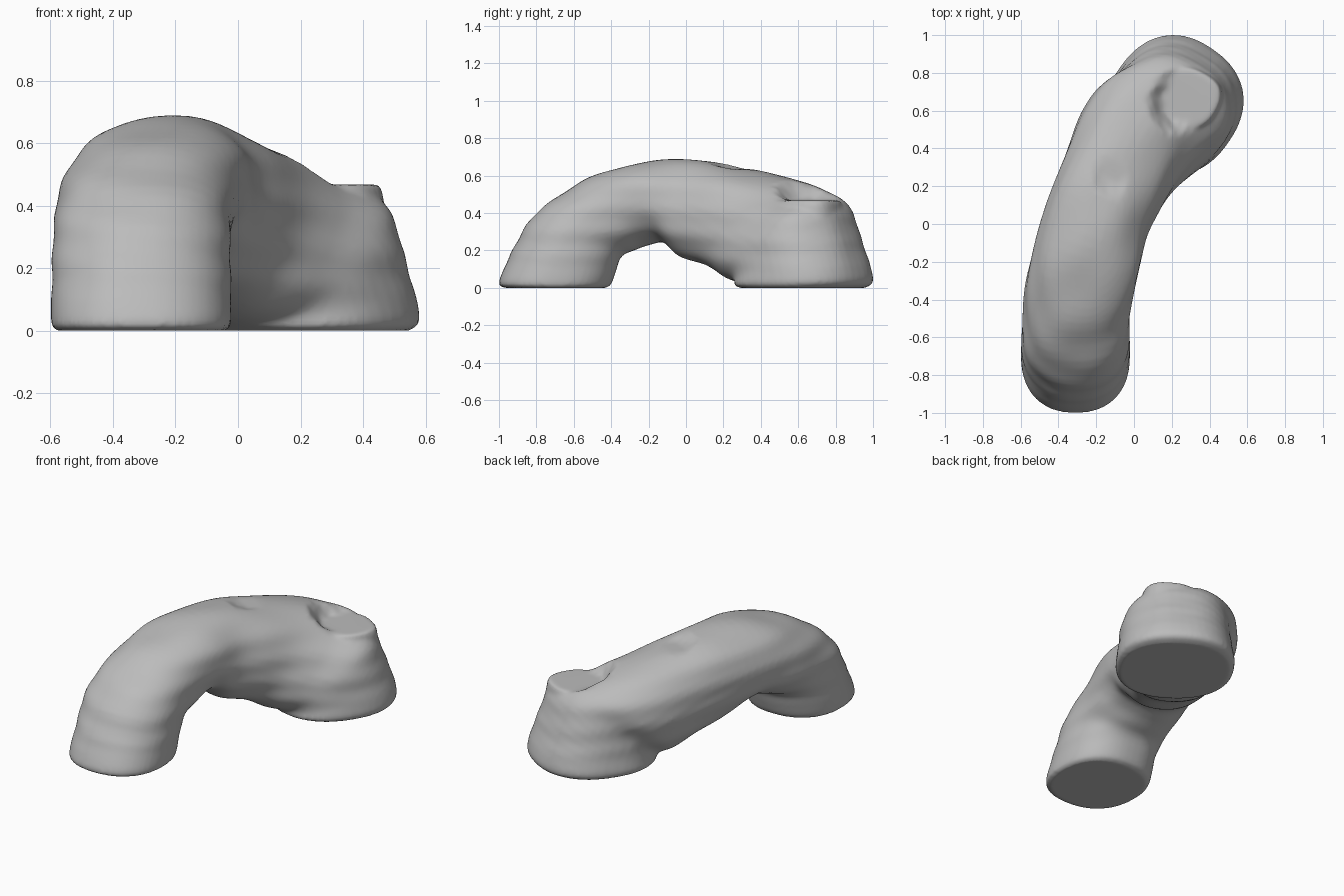
import bpy, bmesh, math
from mathutils import Vector

if "Cube" in bpy.data.objects:
    bpy.data.objects.remove(bpy.data.objects["Cube"])

stone = bpy.data.materials.new("stone grey")
stone.diffuse_color = (0.5, 0.5, 0.5, 1)
stone.use_nodes = True
stone.node_tree.nodes["Principled BSDF"].inputs["Base Color"].default_value = stone.diffuse_color

# Cross-sections along the arch: outer point, inner point, half width, heading in degrees
SECTIONS = [
    ((-.31, -.965, 0), (-.31, -.43, 0), .27, 0),
    ((-.31, -1.0, .035), (-.31, -.40, .02), .288, 0),
    ((-.31, -.91, .23), (-.31, -.37, .10), .285, 0),
    ((-.31, -.80, .40), (-.31, -.34, .17), .285, 0),
    ((-.30, -.60, .545), (-.30, -.28, .20), .285, 0),
    ((-.27, -.40, .63), (-.29, -.20, .23), .285, 5),
    ((-.24, -.18, .68), (-.25, -.11, .24), .285, 13),
    ((-.18, .10, .68), (-.19, .00, .165), .28, 25),
    ((-.08, .32, .64), (-.14, .14, .12), .295, 33),
    ((.03, .54, .585), (-.11, .21, .085), .31, 36),
    ((.15, .69, .53), (-.06, .27, .045), .325, 36),
    ((.32, .80, .46), (-.01, .32, .025), .325, 35),
    ((.385, .87, .25), (.00, .335, .02), .335, 35),
    ((.42, .925, .05), (.005, .335, .012), .35, 35),
    ((.395, .885, 0), (.025, .36, 0), .325, 35),
]
# Worn flat spots: centre x, y, radius, height, slope of the surrounding dip
FLATS = [(.29, .665, .15, .466, 1.6), (-.10, .29, .09, .635, .6)]
AROUND, STEPS = 48, 5


def flat(s):
    return list(s[0]) + list(s[1]) + [s[2], s[3]]


def spline(a, b, c, d, t):
    """Catmull-Rom blend of four parameter lists."""
    return [q + .5 * t * (r - p + t * (2 * p - 5 * q + 4 * r - s + t * (3 * (q - r) + s - p)))
            for p, q, r, s in zip(a, b, c, d)]


def spow(v, e):
    return math.copysign(abs(v) ** e, v)


def ring(bm, v):
    """One rounded cross-section spanning from the outer to the inner point."""
    outer, inner = Vector(v[0:3]), Vector(v[3:6])
    mid, up = (outer + inner) / 2, (outer - inner) / 2
    h = math.radians(v[7])
    side = Vector((math.cos(h), -math.sin(h), 0)) * v[6]
    verts = []
    for i in range(AROUND):
        a = math.tau * i / AROUND
        p = mid + side * spow(math.cos(a), .87) + up * spow(math.sin(a), .87)
        # Shallow horizontal weathering ridges
        fade = max(0, min(1, (p.z - .06) * 8))
        off = (p - mid).normalized() * .003 * fade
        p += off * (math.sin(p.z * 48 + p.x * 5) + math.sin(p.y * 17 - p.x * 13))
        for x, y, r, z, slope in FLATS:
            d = math.hypot(p.x - x, p.y - y)
            p.z = min(p.z, z + max(0, d - r) * slope)
        p.z = max(p.z, 0)
        verts.append(bm.verts.new(p))
    return verts


def bridge(bm, rings):
    n = len(rings[0])
    faces = []
    for r0, r1 in zip(rings, rings[1:]):
        for i in range(n):
            j = (i + 1) % n
            faces.append(bm.faces.new((r0[i], r0[j], r1[j], r1[i])))
    faces += [bm.faces.new(rings[0]), bm.faces.new(rings[-1])]
    bmesh.ops.recalc_face_normals(bm, faces=faces)


# Curved arch body with two flat feet
bm = bmesh.new()
keys = [flat(s) for s in SECTIONS]
keys = [keys[0]] + keys + [keys[-1]]
params = [spline(*keys[k:k + 4], s / STEPS) for k in range(len(keys) - 3) for s in range(STEPS)]
params.append(keys[-1])
bridge(bm, [ring(bm, p) for p in params])


def mound(x, y, profile):
    """Slightly uneven round ledge with a flat top, from radius and height pairs."""
    rings = []
    for r, z in profile:
        pts = []
        for i in range(32):
            a = math.tau * i / 32
            k = r * (1 + .04 * math.sin(3 * a + 1) + .02 * math.sin(5 * a))
            pts.append(bm.verts.new((x + k * math.cos(a), y + k * math.sin(a), z)))
        rings.append(pts)
    bridge(bm, rings)


# Flat ledge above the back foot
mound(.29, .665, [(.23, .12), (.21, .25), (.18, .35), (.168, .43), (.162, .46), (.15, .468)])

# Fuse everything into one weathered skin
mesh = bpy.data.meshes.new("stone_arch")
bm.to_mesh(mesh)
bm.free()
mesh.materials.append(stone)
arch = bpy.data.objects.new("stone_arch", mesh)
bpy.context.collection.objects.link(arch)
arch.select_set(True)
bpy.context.view_layer.objects.active = arch
bpy.ops.object.shade_smooth()
fuse = arch.modifiers.new("fuse", 'REMESH')
fuse.mode = 'VOXEL'
fuse.voxel_size = .014
fuse.use_smooth_shade = True
soften = arch.modifiers.new("soften", 'SMOOTH')
soften.factor = .5
soften.iterations = 3
